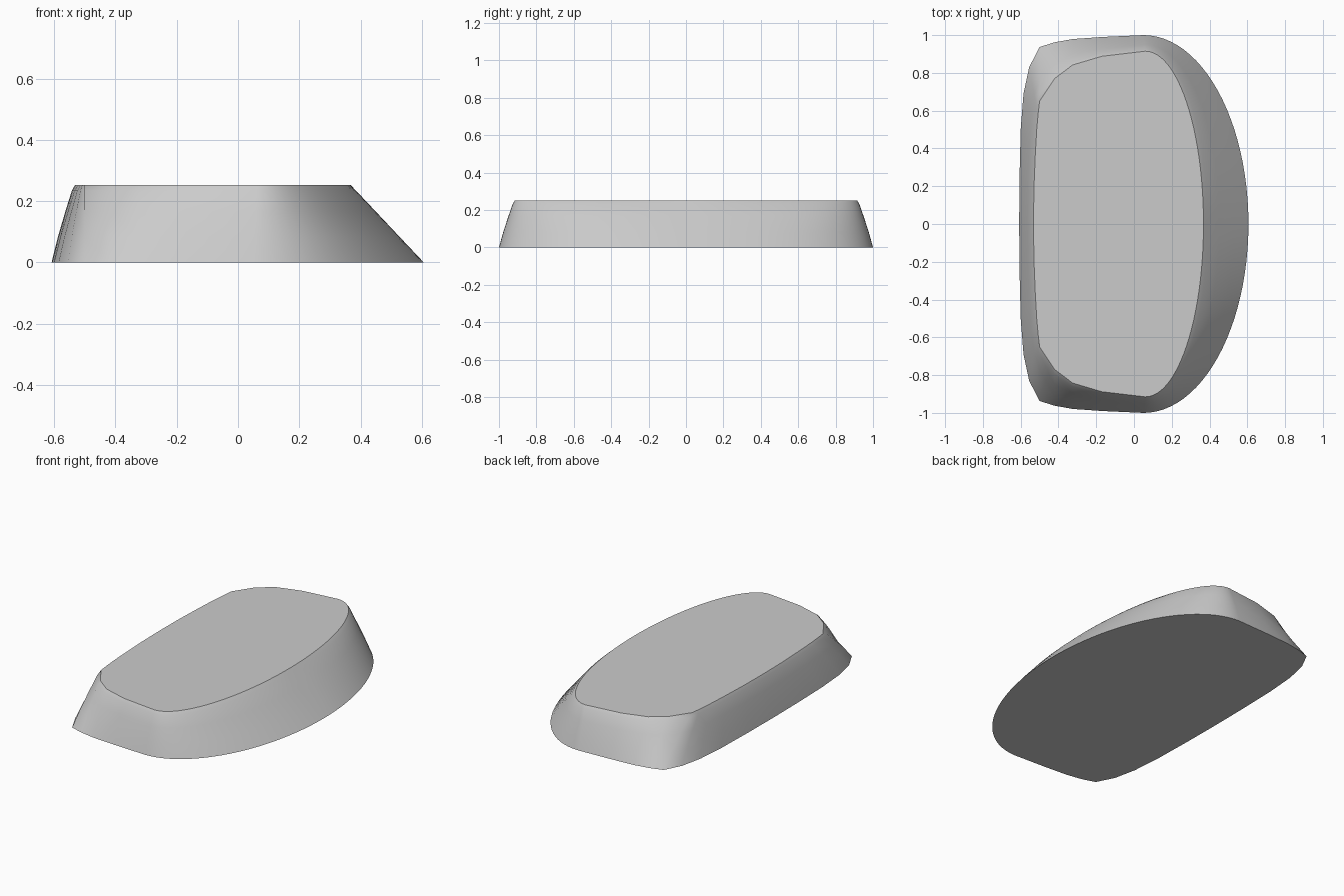
import bpy, bmesh, math

cube = bpy.data.objects.get("Cube")
if cube:
    bpy.data.objects.remove(cube, do_unlink=True)

HEIGHT = 0.252

# One plain grey for the whole block
grey = bpy.data.materials.new("plain_grey")
grey.use_nodes = True
colour = (0.6, 0.6, 0.6, 1)
grey.diffuse_color = colour
grey.node_tree.nodes["Principled BSDF"].inputs["Base Color"].default_value = colour

# Back half outline as (base x, base y, top x, top y, bulge), from the steep side
half = [(bx, by, tx, ty, 1) for bx, by, tx, ty in [
    (-0.608, 0, -0.532, 0), (-0.606, 0.25, -0.53, 0.18),
    (-0.6, 0.5, -0.523, 0.36), (-0.585, 0.69, -0.515, 0.5),
    (-0.555, 0.83, -0.508, 0.58), (-0.5, 0.937, -0.5, 0.65),
    (-0.42, 0.962, -0.42, 0.77), (-0.325, 0.979, -0.325, 0.842),
    (-0.17, 0.99, -0.17, 0.888), (0.05, 1, 0.06, 0.915)]]

# Long elliptical sweep round to the sloping side
STEPS = 24
for i in range(1, STEPS + 1):
    a = math.pi / 2 * (1 - i / STEPS)
    c, s = math.cos(a), math.sin(a)
    half.append((0.05 + 0.556 * c, s, 0.06 + 0.308 * c, 0.915 * s, s))

# Mirror to the front half, skipping the two end points on the centre line
outline = half + [(p[0], -p[1], p[2], -p[3], p[4]) for p in half[-2:0:-1]]

# Loft rings: (height fraction, inward fraction where the wall bulges)
levels = [(0, 0), (0.33, 0.27), (0.66, 0.59), (0.93, 0.87), (1, 1)]
bm = bmesh.new()
rings = []
for t, bulged in levels:
    ring = []
    for bx, by, tx, ty, w in outline:
        k = t + (bulged - t) * w
        ring.append(bm.verts.new((bx + (tx - bx) * k, by + (ty - by) * k, HEIGHT * t)))
    rings.append(ring)

n = len(outline)
for lower, upper in zip(rings, rings[1:]):
    for i in range(n):
        j = (i + 1) % n
        bm.faces.new((lower[i], lower[j], upper[j], upper[i]))
caps = [bm.faces.new(rings[0]), bm.faces.new(rings[-1])]
bmesh.ops.recalc_face_normals(bm, faces=bm.faces)

# Smooth walls, crisp flat caps
for f in bm.faces:
    f.smooth = f not in caps
for f in caps:
    for e in f.edges:
        e.smooth = False

mesh = bpy.data.meshes.new("sloped_block")
bm.to_mesh(mesh)
bm.free()
mesh.materials.append(grey)
block = bpy.data.objects.new("sloped_block", mesh)
bpy.context.collection.objects.link(block)
